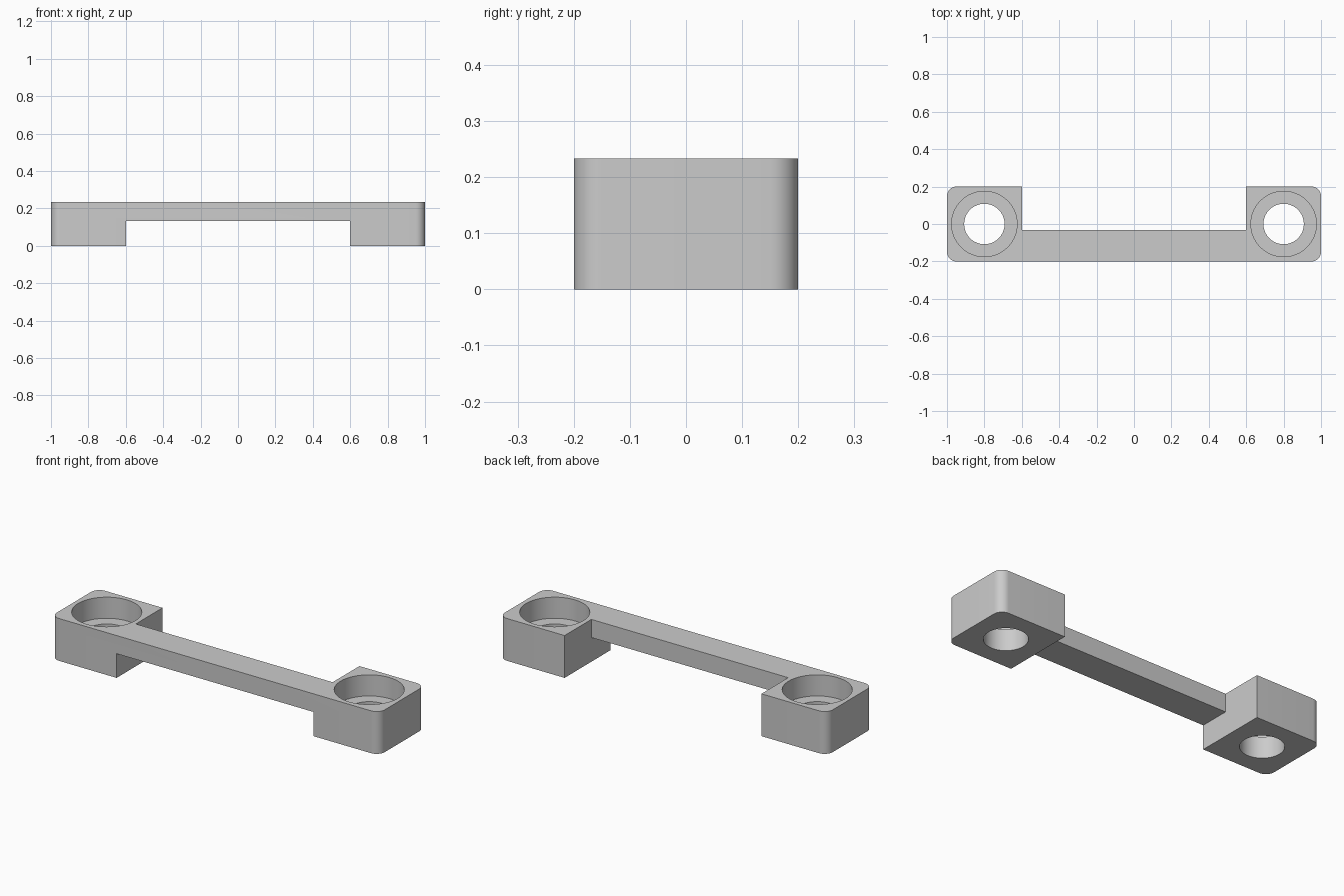
import bpy, bmesh, math

if "Cube" in bpy.data.objects:
    bpy.data.objects.remove(bpy.data.objects["Cube"], do_unlink=True)

HEIGHT = 0.2333      # overall height
UNDERSIDE = 0.1333   # underside of the bridge
BORE_FLOOR = 0.117   # depth level of the counterbores
INNER = 0.6          # inner wall of each end block
CORNER = 0.05        # rounding of the outer corners

grey = bpy.data.materials.new("grey_plastic")
grey.use_nodes = True
colour = (0.6, 0.6, 0.6, 1)
grey.diffuse_color = colour
grey.node_tree.nodes["Principled BSDF"].inputs["Base Color"].default_value = colour


def add_object(name, bm):
    bmesh.ops.recalc_face_normals(bm, faces=bm.faces)
    mesh = bpy.data.meshes.new(name)
    bm.to_mesh(mesh)
    bm.free()
    mesh.materials.append(grey)
    ob = bpy.data.objects.new(name, mesh)
    bpy.context.collection.objects.link(ob)
    return ob


def cylinder(name, x, radius, bottom, top):
    bpy.ops.mesh.primitive_cylinder_add(vertices=64, radius=radius, depth=top - bottom,
                                        location=(x, 0, (bottom + top) / 2))
    ob = bpy.context.object
    ob.name = name
    ob.data.materials.append(grey)
    return ob


# Bracket: U-shaped plan extruded to full height
plan = [(-1, -0.2), (1, -0.2), (1, 0.2), (INNER, 0.2),
        (INNER, -0.033), (-INNER, -0.033), (-INNER, 0.2), (-1, 0.2)]
bm = bmesh.new()
base = bm.faces.new([bm.verts.new((x, y, 0)) for x, y in plan])
sides = bmesh.ops.extrude_face_region(bm, geom=[base])["geom"]
bmesh.ops.translate(bm, vec=(0, 0, HEIGHT),
                    verts=[v for v in sides if isinstance(v, bmesh.types.BMVert)])

# Round the four outer upright corners
corners = [e for e in bm.edges
           if all(abs(v.co.x) > 0.99 for v in e.verts)
           and abs(e.verts[0].co.z - e.verts[1].co.z) > 0.1]
bmesh.ops.bevel(bm, geom=corners, offset=CORNER, segments=10, profile=0.5,
                affect='EDGES', clamp_overlap=True)
bracket = add_object("bracket", bm)

# Cutters: gap below the bridge, then a counterbore and through hole at each end
bpy.ops.mesh.primitive_cube_add(size=1, location=(0, 0, UNDERSIDE - 0.25))
gap = bpy.context.object
gap.name = "bridge_gap_cutter"
gap.scale = (2 * INNER, 1, 0.5)
gap.data.materials.append(grey)
cutters = [gap]
for side, x in (("left", 0.8), ("right", -0.8)):
    cutters.append(cylinder(side + "_counterbore_cutter", x, 0.175, BORE_FLOOR, 0.4))
    cutters.append(cylinder(side + "_hole_cutter", x, 0.108, -0.1, 0.3))

for cutter in cutters:
    cutter.hide_render = True
    mod = bracket.modifiers.new(cutter.name, 'BOOLEAN')
    mod.operation = 'DIFFERENCE'
    mod.solver = 'EXACT'
    mod.object = cutter

# Bake the cuts and drop the cutters
bpy.context.view_layer.update()
cut = bracket.evaluated_get(bpy.context.evaluated_depsgraph_get())
mesh = bpy.data.meshes.new_from_object(cut)
bracket.modifiers.clear()
bracket.data = mesh
for cutter in cutters:
    bpy.data.objects.remove(cutter, do_unlink=True)

# Smooth bores and corners, crisp edges elsewhere
bpy.ops.object.select_all(action='DESELECT')
bracket.select_set(True)
bpy.context.view_layer.objects.active = bracket
bpy.ops.object.shade_smooth_by_angle(angle=math.radians(30))
